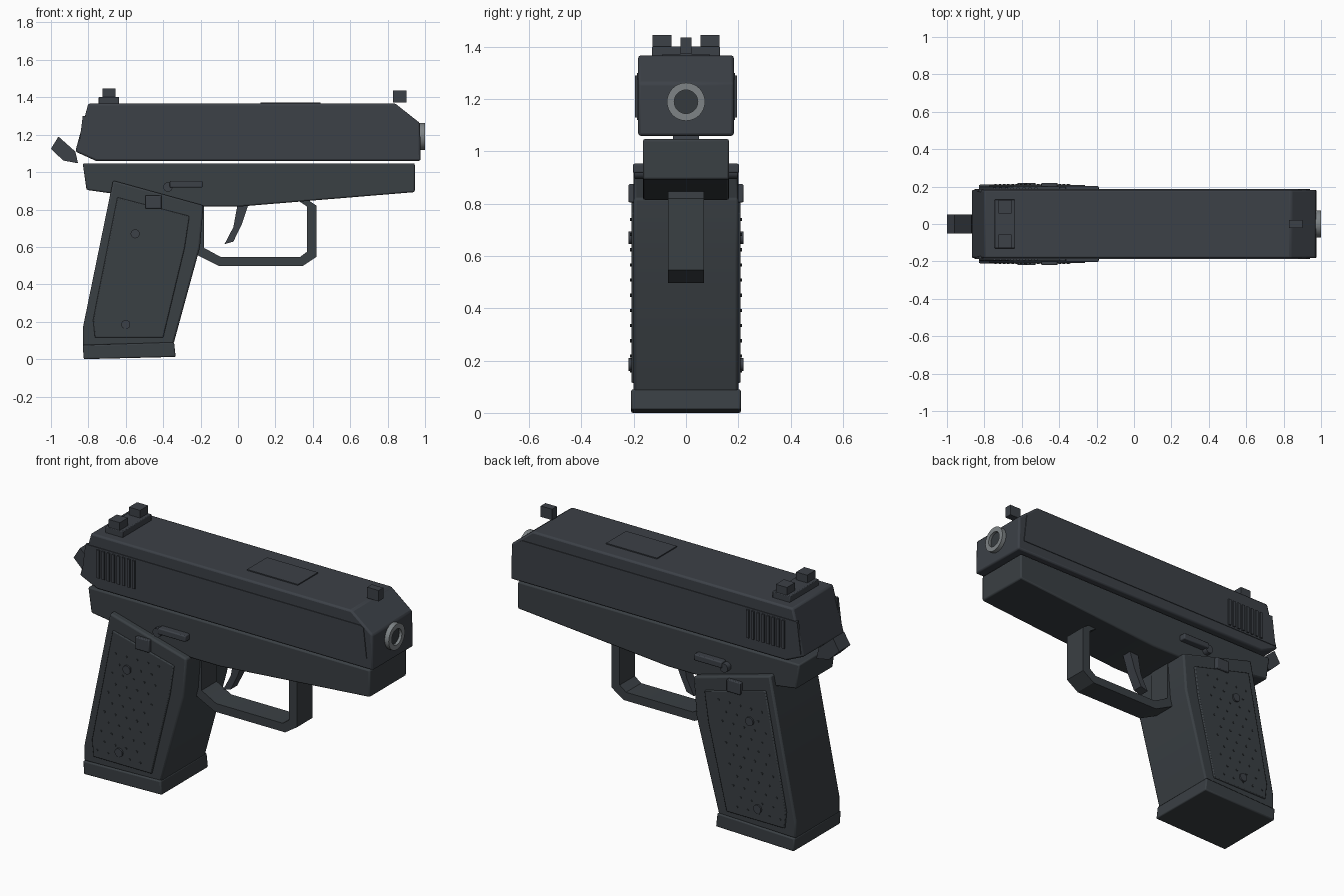
import bpy, bmesh, math
from mathutils import Vector

cube = bpy.data.objects.get("Cube")
if cube:
    bpy.data.objects.remove(cube, do_unlink=True)


def material(name, rgb):
    m = bpy.data.materials.new(name)
    m.use_nodes = True
    m.diffuse_color = (*rgb, 1)
    m.node_tree.nodes["Principled BSDF"].inputs["Base Color"].default_value = (*rgb, 1)
    return m


STEEL = material("dark steel", (0.045, 0.052, 0.063))
POLYMER = material("dark polymer", (0.042, 0.050, 0.057))
SILVER = material("bare metal", (0.21, 0.23, 0.24))
BORE = material("bore black", (0.036, 0.042, 0.048))


def add_prism(bm, outline, start, end, axis="y", hole=None):
    """Extrude an outline along an axis; an equally long hole outline makes a ring."""
    def place(p, d):
        return bm.verts.new((p[0], d, p[1]) if axis == "y" else (d, p[0], p[1]))

    def wall(a, b):
        for i in range(len(a)):
            j = (i + 1) % len(a)
            bm.faces.new((a[i], a[j], b[j], b[i]))

    o0, o1 = [[place(p, d) for p in outline] for d in (start, end)]
    wall(o0, o1)
    if hole:
        h0, h1 = [[place(p, d) for p in hole] for d in (start, end)]
        wall(h0, h1)
        wall(o0, h0)
        wall(o1, h1)
    else:
        bm.faces.new(o0)
        bm.faces.new(o1)


def finish(name, bm, mat, bevel=0):
    bmesh.ops.recalc_face_normals(bm, faces=bm.faces[:])
    mesh = bpy.data.meshes.new(name)
    bm.to_mesh(mesh)
    bm.free()
    obj = bpy.data.objects.new(name, mesh)
    bpy.context.collection.objects.link(obj)
    mesh.materials.append(mat)
    if bevel:
        mod = obj.modifiers.new("Bevel", "BEVEL")
        mod.width = bevel
        mod.segments = 2
        mod.limit_method = "ANGLE"
    bpy.ops.object.select_all(action="DESELECT")
    obj.select_set(True)
    bpy.context.view_layer.objects.active = obj
    bpy.ops.object.shade_smooth_by_angle(angle=math.radians(30))
    return obj


def prism(name, outline, start, end, mat, bevel=0, axis="y", hole=None):
    bm = bmesh.new()
    add_prism(bm, outline, start, end, axis, hole)
    return finish(name, bm, mat, bevel)


def rect(x0, x1, z0, z1):
    return [(x0, z0), (x1, z0), (x1, z1), (x0, z1)]


def circle(x, z, r, n=24):
    return [(x + r * math.cos(math.tau * i / n), z + r * math.sin(math.tau * i / n))
            for i in range(n)]


# Slide and frame
prism("slide", [(-0.80, 1.367), (0.84, 1.367), (0.973, 1.262), (0.977, 1.06),
                (-0.76, 1.06), (-0.87, 1.11)], -0.183, 0.183, STEEL, 0.01)
prism("frame", [(-0.83, 1.047), (0.945, 1.047), (0.945, 0.893), (0.0, 0.815),
                (-0.18, 0.815), (-0.81, 0.905)], -0.165, 0.165, POLYMER, 0.008)

# Muzzle
prism("muzzle_ring", circle(0, 1.19, 0.073, 32), 0.96, 1.0, SILVER, axis="x",
      hole=circle(0, 1.19, 0.045, 32))
prism("bore", circle(0, 1.19, 0.046, 32), 0.95, 0.984, BORE, axis="x")

# Sights, ejection port and hammer
prism("rear_sight_base", rect(-0.745, -0.635, 1.36, 1.402), -0.13, 0.13, STEEL, 0.004)
prism("front_sight", rect(0.828, 0.90, 1.373, 1.435), -0.021, 0.021, STEEL)
prism("ejection_port", rect(0.12, 0.44, 1.36, 1.373), -0.09, 0.09, STEEL)
prism("hammer", [(-1.0, 1.125), (-0.96, 1.19), (-0.87, 1.11), (-0.855, 1.047),
                 (-0.935, 1.062)], -0.05, 0.05, STEEL)

# Grip and magazine base
prism("grip", [(-0.668, 0.955), (-0.185, 0.822), (-0.203, 0.60), (-0.345, 0.08),
               (-0.83, 0.07), (-0.83, 0.165)], -0.2, 0.2, POLYMER, 0.01)
prism("magazine_base", [(-0.83, 0.075), (-0.342, 0.09), (-0.333, 0.012), (-0.825, 0.0)],
      -0.21, 0.21, POLYMER, 0.007)

# Trigger and guard
prism("trigger_guard",
      [(-0.235, 0.87), (-0.235, 0.565), (-0.10, 0.497), (0.345, 0.497),
       (0.42, 0.547), (0.42, 0.82), (0.345, 0.87)],
      -0.068, 0.068, POLYMER,
      hole=[(-0.182, 0.845), (-0.182, 0.595), (-0.09, 0.545), (0.33, 0.545),
            (0.37, 0.575), (0.37, 0.815), (0.325, 0.845)])
prism("trigger", [(0.0, 0.84), (0.06, 0.84), (0.02, 0.72), (-0.025, 0.628),
                  (-0.072, 0.615), (-0.025, 0.705)], -0.03, 0.03, STEEL)

# Parts repeated on both sides
for side, s in (("left", 1), ("right", -1)):
    def part(name, outline, inner, outer, mat, bevel=0):
        return prism(f"{side}_{name}", outline, s * inner, s * outer, mat, bevel)

    part("rear_sight_post", rect(-0.725, -0.655, 1.40, 1.446), 0.055, 0.128, STEEL)
    part("slide_panel", [(-0.83, 1.30), (-0.853, 1.12), (0.94, 1.12), (0.92, 1.29),
                         (0.90, 1.30)], 0.17, 0.187, STEEL)
    part("grip_panel", [(-0.645, 0.865), (-0.26, 0.765), (-0.285, 0.595),
                        (-0.40, 0.115), (-0.765, 0.115), (-0.775, 0.21)],
         0.19, 0.209, POLYMER, 0.005)
    part("magazine_button", rect(-0.495, -0.408, 0.805, 0.875), 0.19, 0.22, STEEL, 0.005)
    part("slide_lever", rect(-0.365, -0.19, 0.917, 0.953), 0.155, 0.203, STEEL, 0.006)
    part("lever_pivot", circle(-0.375, 0.92, 0.025), 0.155, 0.197, STEEL)
    for label, x, z in (("upper", -0.55, 0.67), ("lower", -0.60, 0.185)):
        part(f"{label}_grip_screw", circle(x, z, 0.024), 0.195, 0.219, STEEL)

    # Raised grasping ribs at the back of the slide
    bm = bmesh.new()
    for i in range(8):
        x = -0.755 + 0.032 * i
        add_prism(bm, rect(x, x + 0.016, 1.13, 1.29), s * 0.18, s * 0.195)
    finish(f"{side}_slide_ribs", bm, STEEL)

    # Staggered studs on the grip panel
    bm = bmesh.new()
    for row in range(11):
        z = 0.16 + 0.058 * row
        x = -0.73 + 0.2 * (z - 0.21) + 0.034 * (row % 2)
        for col in range(5 - row % 2):
            add_prism(bm, circle(x + 0.068 * col, z, 0.006, 8), s * 0.2, s * 0.214)
    finish(f"{side}_grip_studs", bm, POLYMER)
